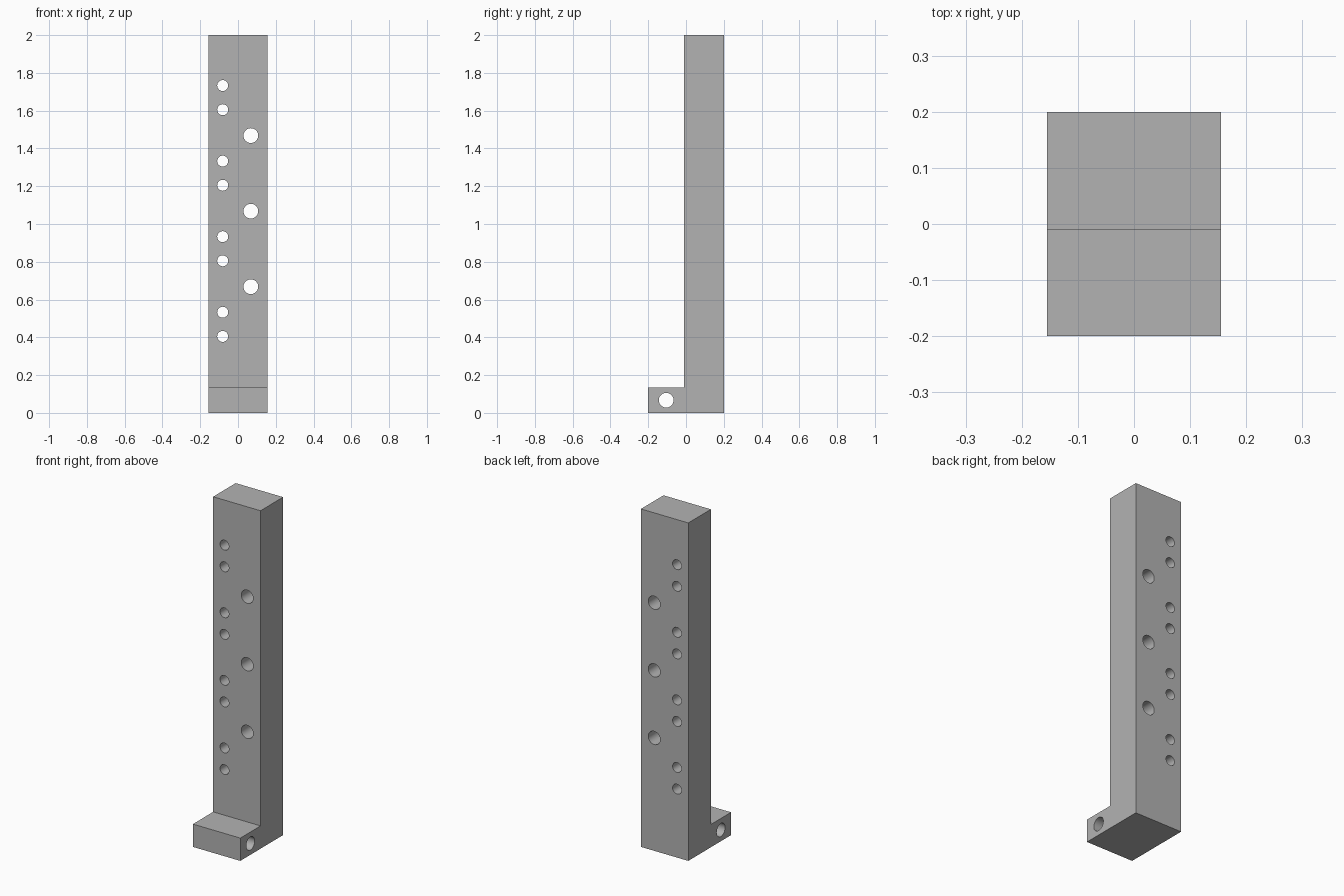
import bpy
import bmesh
from math import pi, radians
from mathutils import Matrix, Vector

default = bpy.data.objects.get("Cube")
if default:
    bpy.data.objects.remove(default, do_unlink=True)

grey = bpy.data.materials.new("plain grey")
grey.use_nodes = True
colour = (0.45, 0.45, 0.45, 1)
grey.diffuse_color = colour
grey.node_tree.nodes["Principled BSDF"].inputs["Base Color"].default_value = colour

HALF_WIDTH, HALF_DEPTH, HEIGHT = 0.155, 0.2, 2.0
STEP_Y, FOOT_TOP = -0.011, 0.135


def make_object(name, bm):
    mesh = bpy.data.meshes.new(name)
    bm.normal_update()
    bm.to_mesh(mesh)
    bm.free()
    mesh.materials.append(grey)
    obj = bpy.data.objects.new(name, mesh)
    bpy.context.collection.objects.link(obj)
    return obj


def add_drill(bm, centre, radius, axis):
    turn = Matrix.Rotation(pi / 2, 4, axis)
    bmesh.ops.create_cone(bm, cap_ends=True, segments=48, radius1=radius,
                          radius2=radius, depth=1,
                          matrix=Matrix.Translation(centre) @ turn)


# L-shaped bar with a foot: side profile pushed across the width
bm = bmesh.new()
profile = [(-HALF_DEPTH, 0), (HALF_DEPTH, 0), (HALF_DEPTH, HEIGHT),
           (STEP_Y, HEIGHT), (STEP_Y, FOOT_TOP), (-HALF_DEPTH, FOOT_TOP)]
side = bm.faces.new([bm.verts.new((-HALF_WIDTH, y, z)) for y, z in profile])
pushed = bmesh.ops.extrude_face_region(bm, geom=[side])["geom"]
bmesh.ops.translate(bm, vec=Vector((2 * HALF_WIDTH, 0, 0)),
                    verts=[v for v in pushed if isinstance(v, bmesh.types.BMVert)])
bmesh.ops.recalc_face_normals(bm, faces=bm.faces)
bar = make_object("mounting_bar", bm)

# Drills: pairs of small holes, a column of large holes, one cross hole in the foot
bm = bmesh.new()
for i in range(4):
    for z in (0.405, 0.533):
        add_drill(bm, (-0.081, 0, z + 0.4 * i), 0.029, 'X')
for i in range(3):
    add_drill(bm, (0.068, 0, 0.668 + 0.4 * i), 0.039, 'X')
add_drill(bm, (0, -0.105, 0.067), 0.039, 'Y')
drills = make_object("hole_cutter", bm)
drills.hide_render = True

# Cut the holes and keep only the finished bar
cut = bar.modifiers.new("holes", 'BOOLEAN')
cut.operation = 'DIFFERENCE'
cut.solver = 'EXACT'
cut.object = drills
bpy.ops.object.select_all(action='DESELECT')
bpy.context.view_layer.objects.active = bar
bar.select_set(True)
bpy.ops.object.modifier_apply(modifier=cut.name)
bpy.data.objects.remove(drills, do_unlink=True)
bpy.ops.object.shade_smooth_by_angle(angle=radians(30))
